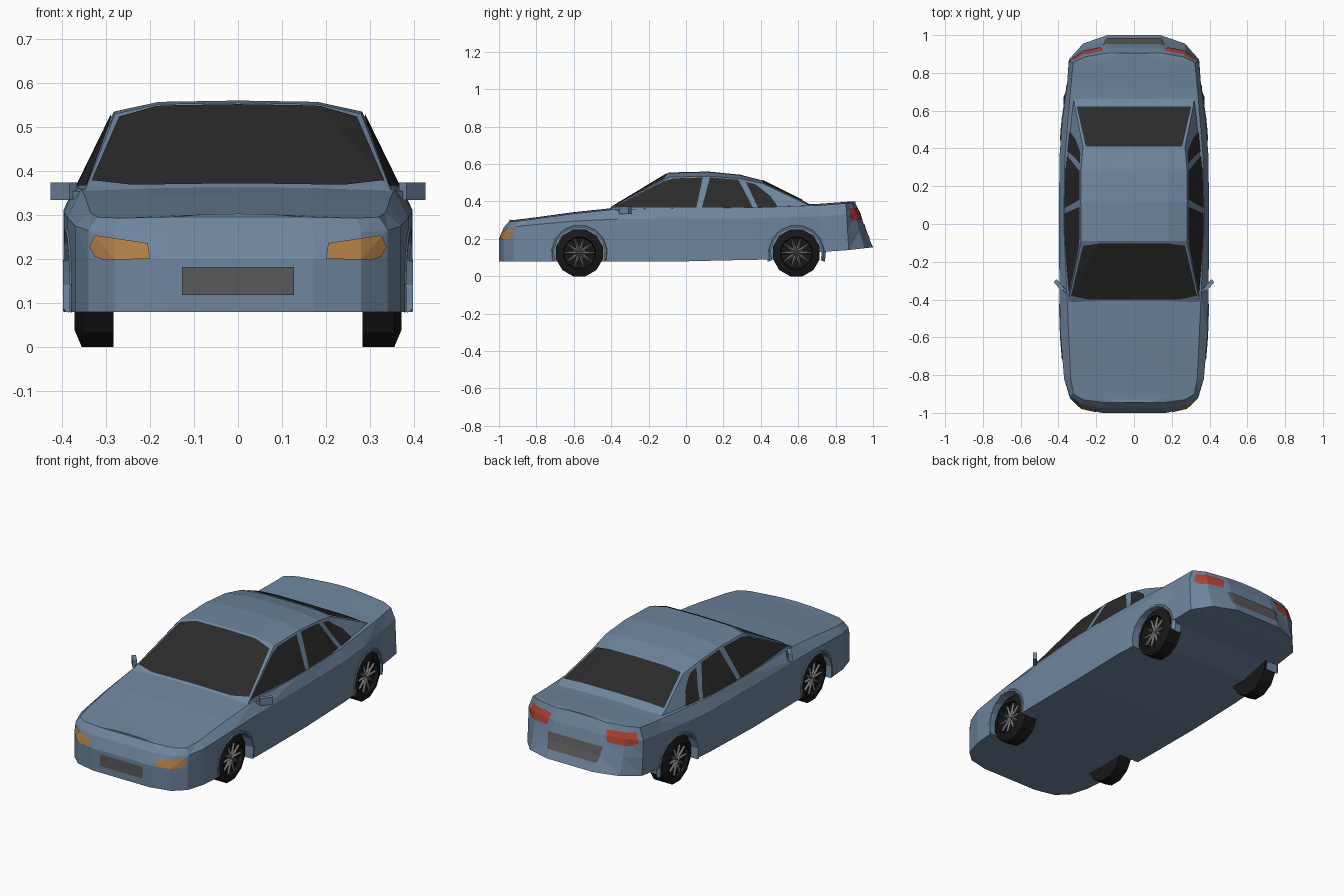
import bpy, bmesh, math
from mathutils import Vector, Matrix

if "Cube" in bpy.data.objects:
    bpy.data.objects.remove(bpy.data.objects["Cube"])

def material(name, r, g, b):
    m = bpy.data.materials.new(name)
    m.diffuse_color = (r, g, b, 1)
    m.use_nodes = True
    m.node_tree.nodes["Principled BSDF"].inputs["Base Color"].default_value = m.diffuse_color
    return m

PAINT = material("paint", .157, .236, .342)
GLASS = material("glass", .023, .023, .023)
TYRE = material("tyre", .009, .009, .009)
AMBER = material("amber", .43, .205, .062)
RED = material("red", .43, .055, .038)
PLATE = material("plate", .10, .10, .10)
METAL = material("metal", .20, .20, .20)

def finish(bm, name, mat, normals=True):
    bmesh.ops.remove_doubles(bm, verts=bm.verts, dist=1e-5)
    if normals:
        bmesh.ops.recalc_face_normals(bm, faces=bm.faces)
    me = bpy.data.meshes.new(name)
    bm.to_mesh(me)
    bm.free()
    ob = bpy.data.objects.new(name, me)
    bpy.context.collection.objects.link(ob)
    if mat:
        me.materials.append(mat)
    return ob

def loft(name, halves, mat):
    """Skin half sections (bottom centre to top centre) and their mirror image."""
    bm = bmesh.new()
    sides = [[[bm.verts.new((s * x, y, z)) for x, y, z in h] for h in halves] for s in (1, -1)]
    n = len(halves[0])
    for rows in sides:
        for a, b in zip(rows, rows[1:]):
            for i in range(n - 1):
                bm.faces.new((a[i], a[i + 1], b[i + 1])) 
                bm.faces.new((a[i], b[i + 1], b[i]))
    for k in (0, -1):
        r, l = sides[0][k], sides[1][k]
        for i in range(n - 1):
            bm.faces.new((r[i], r[i + 1], l[i + 1], l[i]))
    bmesh.ops.remove_doubles(bm, verts=bm.verts, dist=1e-5)
    bmesh.ops.dissolve_degenerate(bm, edges=bm.edges, dist=1e-5)
    return finish(bm, name, mat)

def lathe(name, profile, n, centre, mat):
    """Spin (flat-to-flat radius, x) points about an x-axis line."""
    bm = bmesh.new()
    rings = []
    for r, x in profile:
        r /= math.cos(math.pi / n)
        rings.append([bm.verts.new((centre[0] + x, centre[1] + r * math.cos(t), centre[2] + r * math.sin(t)))
                      for t in [2 * math.pi * (i + .5) / n - math.pi / 2 for i in range(n)]])
    for a, b in zip(rings, rings[1:]):
        for i in range(n):
            bm.faces.new((a[i], a[(i + 1) % n], b[(i + 1) % n], b[i]))
    bmesh.ops.remove_doubles(bm, verts=bm.verts, dist=1e-5)
    return finish(bm, name, mat)

def panel(name, source, poly, axis, mat, facing=.5, mirror=False, lift=.004):
    """Copy the part of a surface inside a convex outline seen along an axis."""
    axis = Vector(axis)
    k = max(range(3), key=lambda i: abs(axis[i]))
    u, v = [i for i in range(3) if i != k]
    bm = bmesh.new()
    bm.from_mesh(source)
    bm.normal_update()
    away = [f for f in bm.faces if f.normal.dot(axis) < facing]
    bmesh.ops.delete(bm, geom=away, context='FACES')
    cu, cv = [sum(p[i] for p in poly) / len(poly) for i in (0, 1)]
    for p, q in zip(poly, poly[1:] + poly[:1]):
        no, co = Vector((0, 0, 0)), Vector((0, 0, 0))
        no[u], no[v] = q[1] - p[1], p[0] - q[0]
        co[u], co[v] = p
        if no[u] * (cu - p[0]) + no[v] * (cv - p[1]) > 0:
            no.negate()
        bmesh.ops.bisect_plane(bm, geom=bm.verts[:] + bm.edges[:] + bm.faces[:],
                               plane_co=co, plane_no=no, clear_outer=True)
    bmesh.ops.translate(bm, verts=bm.verts, vec=axis * lift)
    if mirror:
        other = bmesh.ops.duplicate(bm, geom=bm.verts[:] + bm.edges[:] + bm.faces[:])["geom"]
        bmesh.ops.scale(bm, verts=[g for g in other if isinstance(g, bmesh.types.BMVert)], vec=(-1, 1, 1))
        bmesh.ops.reverse_faces(bm, faces=[g for g in other if isinstance(g, bmesh.types.BMFace)])
    return finish(bm, name, mat, False)

# lower body: half width, bottom y, bottom z, shoulder z, top y, top half width, top z
stations = [
    (.17, -1.0, .08, .26, -.945, .16, .295), (.28, -.975, .08, .26, -.93, .27, .293),
    (.34, -.92, .08, .265, -.90, .32, .295), (.37, -.82, .08, .275, -.82, .335, .305),
    (.388, -.6, .08, .295, -.6, .345, .335), (.395, -.38, .08, .305, -.38, .355, .358),
    (.397, 0, .08, .31, 0, .372, .365), (.395, .35, .088, .31, .35, .366, .367),
    (.38, .55, .09, .315, .55, .35, .374), (.356, .72, .13, .32, .72, .335, .38),
    (.345, .87, .14, .33, .855, .322, .39), (.27, .955, .15, .335, .885, .26, .392),
    (.14, 1.0, .155, .335, .905, .14, .393)]
sections = []
for x, yb, zb, zs, yt, xt, zt in stations:
    f = .4 if yb > 0 else 0
    ym, ys = yb + (yt - yb) * f, yb + (yt - yb) * (.7 if yb > 0 else .45)
    sections.append([(0, yb, zb), (x, yb, zb), (x, ym, .2 if yb < .7 else .24), (x, ys, zs),
                     (xt, yt, zt), (xt * .5, yt, zt + .006), (0, yt, zt + .008)])
body = loft("body", sections, PAINT)
body_skin = body.data.copy()

def body_x(y):
    for a, b in zip(stations, stations[1:]):
        if a[1] <= y <= b[1]:
            return a[0] + (b[0] - a[0]) * (y - a[1]) / (b[1] - a[1])

# cabin: y, belt half width, edge half width, edge z, inner half width, inner z, centre z
cabin = loft("cabin", [[(0, y, .33), (bx, y, .33), (ex, y, ez), (mx, y, mz), (0, y, cz)]
    for y, bx, ex, ez, mx, mz, cz in [
        (-.43, .354, .352, .345, .22, .347, .350), (-.09, .381, .28, .53, .18, .552, .555),
        (.12, .382, .282, .535, .18, .557, .56), (.29, .377, .28, .522, .18, .54, .543),
        (.41, .368, .27, .497, .17, .510, .512), (.63, .345, .315, .393, .2, .400, .401),
        (.69, .335, .32, .365, .2, .372, .372)]], PAINT)

# glass
def symmetric(pts):
    return pts + [(-a, b) for a, b in reversed(pts)]

skin = cabin.data
panel("windscreen", skin, symmetric([(.24, -.40), (.333, -.38), (.270, -.115), (.17, -.102)]), (0, 0, 1), GLASS, .6)
panel("rear_window", skin, symmetric([(.303, .622), (.255, .41)]), (0, 0, 1), GLASS, .6)
side_windows = {
    "front_side_window": [(-.385, .367), (-.12, .508), (-.07, .523), (.09, .528), (.055, .367)],
    "rear_side_window": [(.085, .367), (.128, .528), (.28, .516), (.358, .367)],
    "quarter_window": [(.385, .367), (.32, .505), (.37, .492), (.45, .43), (.487, .378), (.485, .367)]}
for name, outline in side_windows.items():
    panel(name, skin, outline, (1, 0, 0), GLASS, .5, True)

# lamps and plates
panel("headlamps", body_skin, [(.205, .236), (.325, .254), (.338, .228), (.325, .205), (.30, .197), (.20, .201)],
      (0, -1, 0), AMBER, .1, True)
panel("tail_lamps", body_skin, [(.165, .363), (.31, .366), (.33, .315), (.30, .298), (.18, .305)],
      (0, 1, 0), RED, .1, True)
panel("front_plate", body_skin, symmetric([(.127, .118), (.127, .182)]), (0, -1, 0), PLATE, .3)
panel("rear_plate", body_skin, symmetric([(.15, .20), (.165, .28)]), (0, 1, 0), PLATE, .3)

# wheels, arches
def arch(name, s, y):
    bm = bmesh.new()
    rows = []
    for i in range(10):
        t = math.radians(-17 + 214 * i / 9)
        edge = body_x(y + .15 * math.cos(t))
        rows.append([bm.verts.new((s * x, y + r * math.cos(t), .125 + r * math.sin(t)))
                     for r, x in [(.137, .29), (.137, edge + .004), (.146, edge + .004), (.16, edge - .01)]])
    for a, b in zip(rows, rows[1:]):
        for i in range(3):
            bm.faces.new((a[i], a[i + 1], b[i + 1], b[i]))
    finish(bm, name, PAINT)

def wheel(label, s, y):
    lathe(label + "_wheel", [(0, s * .283), (.125, s * .283), (.125, s * .355), (.085, s * .372),
                             (.08, s * .352), (0, s * .35)], 12, (0, y, .125), TYRE)
    bm = bmesh.new()
    for i in range(10):
        t = 2 * math.pi * i / 10
        def at(r, d, x):
            return bm.verts.new((s * x, y + r * math.cos(t + d), .125 + r * math.sin(t + d)))
        hub, ridge = at(0, 0, .366), at(.082, 0, .364)
        for d in (-1, 1):
            bm.faces.new((hub, ridge, at(.081, d * .04, .354), at(.03, d * .31, .356)))
    finish(bm, label + "_spokes", METAL)

for end, y in (("front", -.57), ("rear", .59)):
    for side, s in (("right", 1), ("left", -1)):
        label = end + "_" + side
        cutter = lathe(label + "_arch_cutter", [(0, s * .28), (.138, s * .28), (.138, s * .5), (0, s * .5)],
                       16, (0, y, .125), None)
        mod = body.modifiers.new("arch", 'BOOLEAN')
        mod.operation, mod.solver, mod.object = 'DIFFERENCE', 'EXACT', cutter
        cutter.hide_render = True
        cutter.hide_set(True)
        arch(label + "_arch", s, y)
        wheel(label, s, y)

# door mirrors
for side, s in (("right", 1), ("left", -1)):
    bm = bmesh.new()
    for centre, size in (((.396, -.325, .354), (.066, .022, .04)), ((.368, -.348, .345), (.04, .014, .018))):
        bmesh.ops.create_cube(bm, size=1, matrix=Matrix.Translation((s * centre[0], *centre[1:]))
                              @ Matrix.Rotation(s * math.radians(50), 4, 'Z') @ Matrix.Diagonal((*size, 1)))
    finish(bm, side + "_mirror", PAINT)
